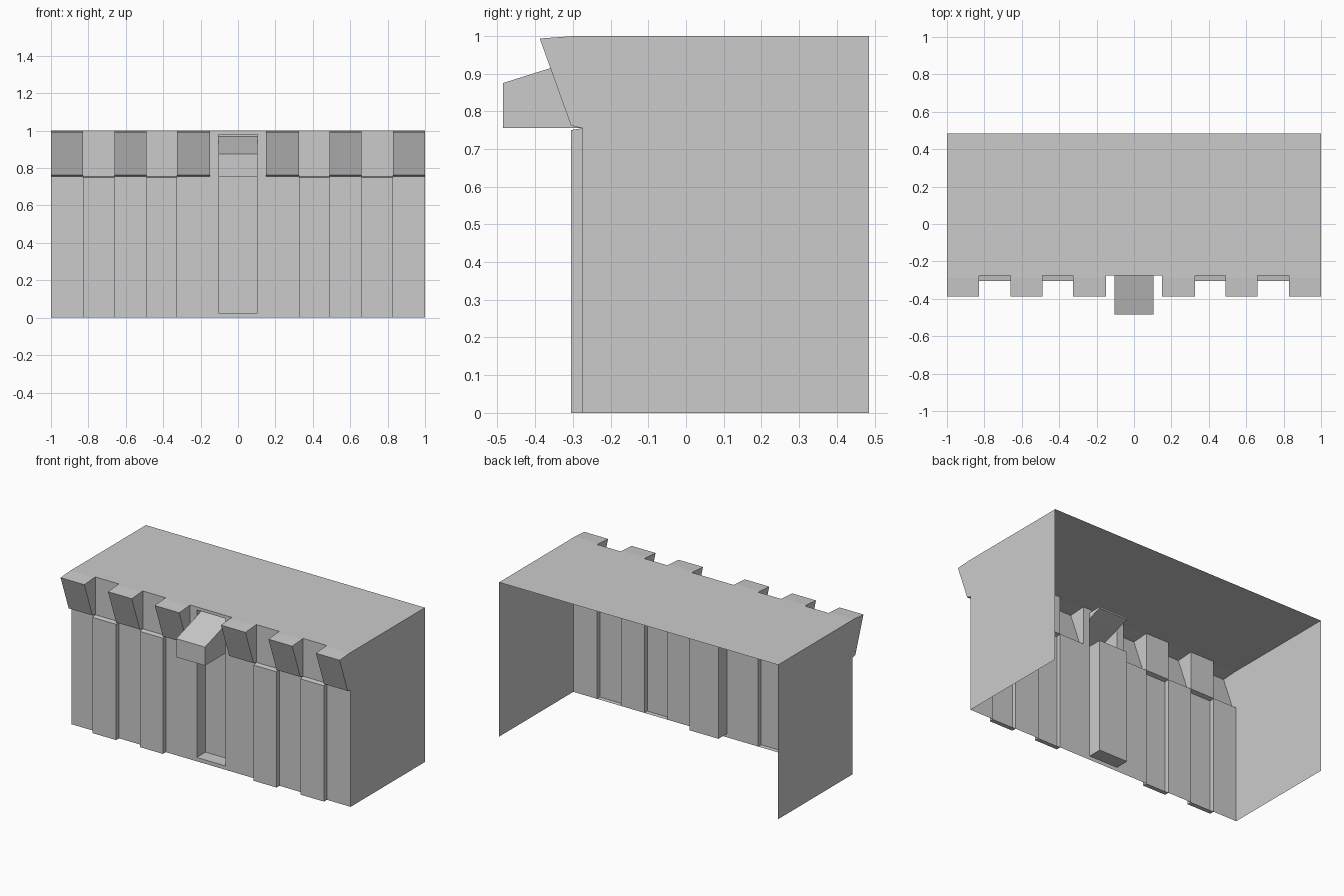
import bpy, bmesh

if "Cube" in bpy.data.objects:
    bpy.data.objects.remove(bpy.data.objects["Cube"])

WALL, BACK = -0.275, 0.485          # front wall plane and open back edge
LEDGE = 0.755                       # height where the battlements begin


def build(name, spans, strips, sides):
    """Sweep open (y, z) profiles across each x span and add end panels."""
    bm = bmesh.new()
    for x0, x1 in spans:
        for prof in strips:
            a = [bm.verts.new((x0, y, z)) for y, z in prof]
            b = [bm.verts.new((x1, y, z)) for y, z in prof]
            for i in range(len(prof) - 1):
                bm.faces.new((a[i], b[i], b[i + 1], a[i + 1]))
        for poly in sides:
            bm.faces.new([bm.verts.new((x0, y, z)) for y, z in poly])
            bm.faces.new([bm.verts.new((x1, y, z)) for y, z in reversed(poly)])
    bmesh.ops.remove_doubles(bm, verts=bm.verts, dist=1e-4)
    me = bpy.data.meshes.new(name)
    bm.to_mesh(me)
    bm.free()
    ob = bpy.data.objects.new(name, me)
    bpy.context.collection.objects.link(ob)
    return ob


def both(spans):
    """Spans on the right plus their mirror images on the left."""
    return spans + [(-b, -a) for a, b in spans]


# Roof and two side walls, open at the back and underneath
build("roof_and_side_walls", [(-1, 1)],
      [[(WALL, 1), (BACK, 1)]],
      [[(BACK, 0), (WALL, 0), (WALL, 1), (BACK, 1)]])

# Flared merlons with the recessed wall below them
flare = [(WALL, LEDGE), (-0.305, 0.762), (-0.388, 0.993), (-0.29, 1), (WALL, 1)]
build("merlons", both([(0.15, 0.325), (0.49, 0.66), (0.83, 1)]),
      [[(WALL, 0)] + flare], [flare])

# Pilasters between the merlons, with the crenel wall above
pilaster = [(WALL, 0), (-0.305, 0), (-0.305, 0.75), (WALL, LEDGE)]
build("pilasters", both([(0.325, 0.49), (0.66, 0.83)]),
      [pilaster + [(WALL, 1)]], [pilaster])

# Plain wall strips beside the niche
N = 0.103
build("niche_jambs", both([(N, 0.15)]), [[(WALL, 0), (WALL, 1)]], [])

# Central niche with the projecting hood
INNER, TIP, SLOPE = -0.185, -0.485, 0.941
build("niche_and_hood", [(-N, N)],
      [[(WALL, 0), (WALL, 0.025), (INNER, 0.025), (INNER, LEDGE), (TIP, LEDGE),
        (TIP, 0.875), (WALL, SLOPE), (INNER, 0.97), (INNER, 0.98), (WALL, 0.98), (WALL, 1)]],
      [[(WALL, 0.025), (INNER, 0.025), (INNER, LEDGE), (WALL, LEDGE)],
       [(WALL, LEDGE), (TIP, LEDGE), (TIP, 0.875), (WALL, SLOPE)],
       [(WALL, SLOPE), (INNER, 0.97), (INNER, 0.98), (WALL, 0.98)]])
